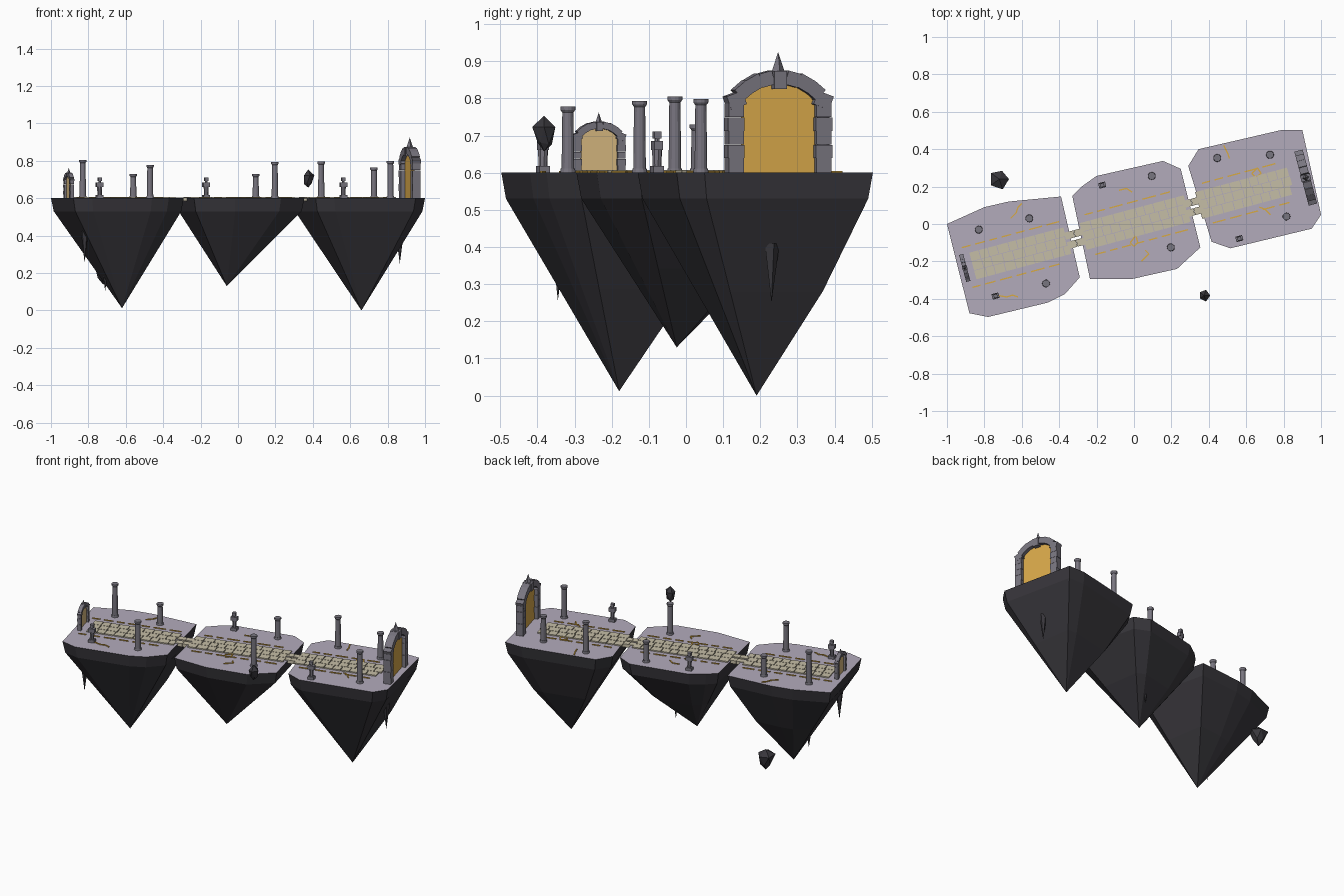
import bpy, bmesh, math, random
from mathutils import Vector, Matrix

random.seed(4)
if "Cube" in bpy.data.objects:
    bpy.data.objects.remove(bpy.data.objects["Cube"])

TOP = 0.6
ANG = math.radians(15)
AXIS = Matrix.Translation((0.006, 0.008, TOP)) @ Matrix.Rotation(ANG, 4, 'Z')


def material(name, r, g, b):
    m = bpy.data.materials.new(name)
    m.use_nodes = True
    m.diffuse_color = (r, g, b, 1)
    m.node_tree.nodes["Principled BSDF"].inputs["Base Color"].default_value = (r, g, b, 1)
    return m


rock = material("dark rock", 0.04, 0.038, 0.045)
ground = material("lilac stone", 0.45, 0.41, 0.5)
tan = material("tan paving", 0.56, 0.51, 0.38)
stone = material("grey stone", 0.19, 0.18, 0.215)
gold = material("gold inlay", 0.68, 0.4, 0.06)
portal = material("amber portal", 0.7, 0.4, 0.07)
pale = material("pale portal", 0.7, 0.5, 0.22)


def finish(name, bm, mats, matrix=Matrix()):
    me = bpy.data.meshes.new(name)
    bmesh.ops.recalc_face_normals(bm, faces=bm.faces)
    bm.to_mesh(me)
    bm.free()
    for m in mats:
        me.materials.append(m)
    ob = bpy.data.objects.new(name, me)
    ob.matrix_world = matrix
    bpy.context.collection.objects.link(ob)
    return ob


def box(bm, centre, size, rot=Matrix()):
    bmesh.ops.create_cube(bm, size=1, matrix=Matrix.Translation(centre) @ rot @ Matrix.Diagonal((*size, 1)))


def drum(bm, z0, z1, r0, r1, sides=12):
    bmesh.ops.create_cone(bm, cap_ends=True, segments=sides, radius1=r0, radius2=r1, depth=z1 - z0,
                          matrix=Matrix.Translation((0, 0, (z0 + z1) / 2)))


def island(name, outline, tip):
    # flat top, short tapered rim, then facets running down to a point
    bm = bmesh.new()
    tip = Vector(tip)
    mid = sum((Vector((*p, 0)) for p in outline), Vector()) / len(outline)
    rings = [[], [], []]
    for x, y in outline:
        p = Vector((x, y, TOP))
        q = mid.lerp(Vector((x, y, 0)), 0.96)
        q.z = TOP - 0.07
        low = tip.lerp(q, 0.53)
        if y > tip.y + 0.2:
            low.xy = tip.xy + (low.xy - tip.xy) * 1.12
        for ring, v in zip(rings, (p, q, low)):
            ring.append(bm.verts.new(v))
    end = bm.verts.new(tip)
    bm.faces.new(rings[0]).material_index = 1
    n = len(outline)
    for i in range(n):
        j = (i + 1) % n
        for a, b in zip(rings, rings[1:]):
            bm.faces.new((a[i], a[j], b[j], b[i]))
        bm.faces.new((rings[2][i], rings[2][j], end))
    finish(name, bm, [rock, ground])


island("west_island", [(-1, 0), (-.8, .09), (-.67, .12), (-.39, .147), (-.29, -.285), (-.37, -.375),
                       (-.46, -.42), (-.78, -.497), (-.88, -.477)], (-.62, -.18, .012))
island("middle_island", [(-.33, .15), (-.28, .2), (-.2, .257), (.155, .337), (.25, .295), (.355, -.125),
                         (.23, -.24), (-.015, -.295), (-.235, -.295)], (-.06, -.025, .13))
island("east_island", [(.29, .31), (.345, .4), (.79, .503), (.9, .503), (1, .05), (.95, -.025),
                       (.515, -.13), (.415, -.095)], (.66, .19, 0))


# hanging shards and floating rocks
def shard(name, at, radius, depth):
    bm = bmesh.new()
    bmesh.ops.create_cone(bm, cap_ends=True, segments=5, radius1=0, radius2=radius, depth=depth)
    finish(name, bm, [rock], Matrix.Translation(at))


shard("west_shard", (-.82, -.345, .34), .022, .17)
shard("west_low_shard", (-.71, -.2, .2), .03, .19)
shard("middle_shard", (0, .1, .28), .02, .14)
shard("east_shard", (.865, .23, .33), .022, .16)


def floating_rock(name, at, radius, stretch):
    bm = bmesh.new()
    bmesh.ops.create_icosphere(bm, subdivisions=1, radius=radius)
    for v in bm.verts:
        v.co *= random.uniform(0.8, 1.1)
        v.co.z *= stretch
        if v.co.z < 0:
            v.co.xy *= 0.65
    finish(name, bm, [rock], Matrix.Translation(at))


floating_rock("back_floating_rock", (-.72, .24, .2), .06, 1.2)
floating_rock("front_floating_rock", (.375, -.382, .7), .036, 1.4)

# paved road: three rows of staggered slabs on each island, in road coordinates
bm = bmesh.new()
for start, stop in ((-.9, -.37), (-.29, .29), (.35, .865)):
    for row in (-1, 0, 1):
        u = start
        while u < stop - 0.02:
            length = min(random.uniform(0.045, 0.065), stop - u)
            box(bm, (u + length / 2, row * 0.05, 0.003), (length - 0.004, 0.047, 0.008))
            u += length
finish("road_slabs", bm, [tan], AXIS)

# narrow bridges: paired planks with a slit between
bm = bmesh.new()
for u in (-.33, .32):
    for side in (-1, 1):
        for k in (-1, 1):
            box(bm, (u + k * 0.026, side * 0.026, -0.006), (0.05, 0.038, 0.02))
finish("bridge_planks", bm, [tan], AXIS)

# dashed gold borders along the road
bm = bmesh.new()
for start, stop in ((-.93, -.4), (-.25, .27), (.4, .86)):
    for side in (-1, 1):
        u = start
        while u < stop - 0.03:
            length = random.uniform(0.04, 0.075)
            box(bm, (u + length / 2, side * 0.11, 0.002), (length, 0.007, 0.005))
            u += length + 0.025
finish("gold_borders", bm, [gold], AXIS)

# gold cracks: thin strips following short zigzags
cracks = [[(-.66, .03), (-.63, .06), (-.62, .09), (-.6, .11)],
          [(-.74, -.38), (-.68, -.39), (-.65, -.38), (-.62, -.39)],
          [(-.08, .18), (-.04, .19), (-.01, .17)],
          [(-.02, -.1), (.01, -.06), (.02, -.1), (0, -.12), (-.02, -.1)],
          [(.04, -.2), (.08, -.16), (.06, -.14)],
          [(.48, .42), (.5, .38), (.51, .35)],
          [(.63, .27), (.66, .3), (.68, .27), (.65, .25), (.63, .27)],
          [(.67, .09), (.7, .08), (.73, .05)]]
bm = bmesh.new()
for path in cracks:
    for a, b in zip(path, path[1:]):
        d = Vector(b) - Vector(a)
        m = (Vector(a) + Vector(b)) / 2
        box(bm, (m.x, m.y, TOP + 0.002), (d.length, 0.007, 0.005),
            Matrix.Rotation(math.atan2(d.y, d.x), 4, 'Z'))
finish("gold_cracks", bm, [gold])

# columns with plinth and capital
columns = [(-.83, -.03, .205), (-.56, .03, .13), (-.47, -.318, .178), (.095, .257, .13),
           (.197, -.125, .193), (.445, .353, .195), (.727, .37, .163), (.815, .04, .198)]
for i, (x, y, h) in enumerate(columns):
    bm = bmesh.new()
    drum(bm, 0, 0.012, 0.021, 0.019)
    drum(bm, 0.012, h - 0.016, 0.017, 0.015)
    drum(bm, h - 0.016, h - 0.009, 0.015, 0.02)
    drum(bm, h - 0.009, h, 0.02, 0.02)
    finish(f"column_{i + 1}", bm, [stone], Matrix.Translation((x, y, TOP)))

# small figures: plinth, body, shoulders and head
for i, (x, y) in enumerate(((-.74, -.385), (-.17, .208), (.563, -.078))):
    bm = bmesh.new()
    box(bm, (0, 0, 0.009), (0.036, 0.03, 0.018))
    drum(bm, 0.018, 0.062, 0.012, 0.014, 8)
    box(bm, (0, 0, 0.073), (0.038, 0.024, 0.024))
    drum(bm, 0.085, 0.092, 0.007, 0.007, 8)
    box(bm, (0, 0, 0.101), (0.02, 0.02, 0.019))
    finish(f"statue_{i + 1}", bm, [stone], Matrix.Translation((x, y, TOP)) @ Matrix.Rotation(ANG, 4, 'Z'))


# arched gates: stacked jambs, tilted arch stones, spiked keystone, glowing panel
def gate(name, x, y, scale, glow):
    place = Matrix.Translation((x, y, TOP)) @ Matrix.Rotation(ANG, 4, 'Z') @ Matrix.Scale(scale, 4)
    bm = bmesh.new()
    for side in (-1, 1):
        for k in range(5):
            w = 0.042 + 0.004 * (k % 2)
            box(bm, (0, side * 0.122, 0.02 + k * 0.037), (0.044, w, 0.036 if k else 0.04))
        for v, z, tilt, w in ((.121, .195, 20, .046), (.099, .221, 40, .04), (.069, .241, 30, .04),
                              (.036, .252, 15, .036)):
            box(bm, (0, side * v, z), (0.046, w, 0.038), Matrix.Rotation(math.radians(-side * tilt), 4, 'X'))
    box(bm, (0, 0, 0.25), (0.054, 0.036, 0.048))
    drum(bm, 0.272, 0.325, 0.018, 0, 4)
    finish(name + "_stones", bm, [stone], place)
    bm = bmesh.new()
    half = [(.104, 0), (.104, .185), (.085, .212), (.05, .232), (.015, .24)]
    loop = half + [(-v, z) for v, z in reversed(half)]
    bm.faces.new([bm.verts.new((0, v, z)) for v, z in loop])
    finish(name + "_panel", bm, [glow], place)


gate("great_gate", .918, .248, 1, portal)
gate("small_gate", -.905, -.235, .5, pale)
